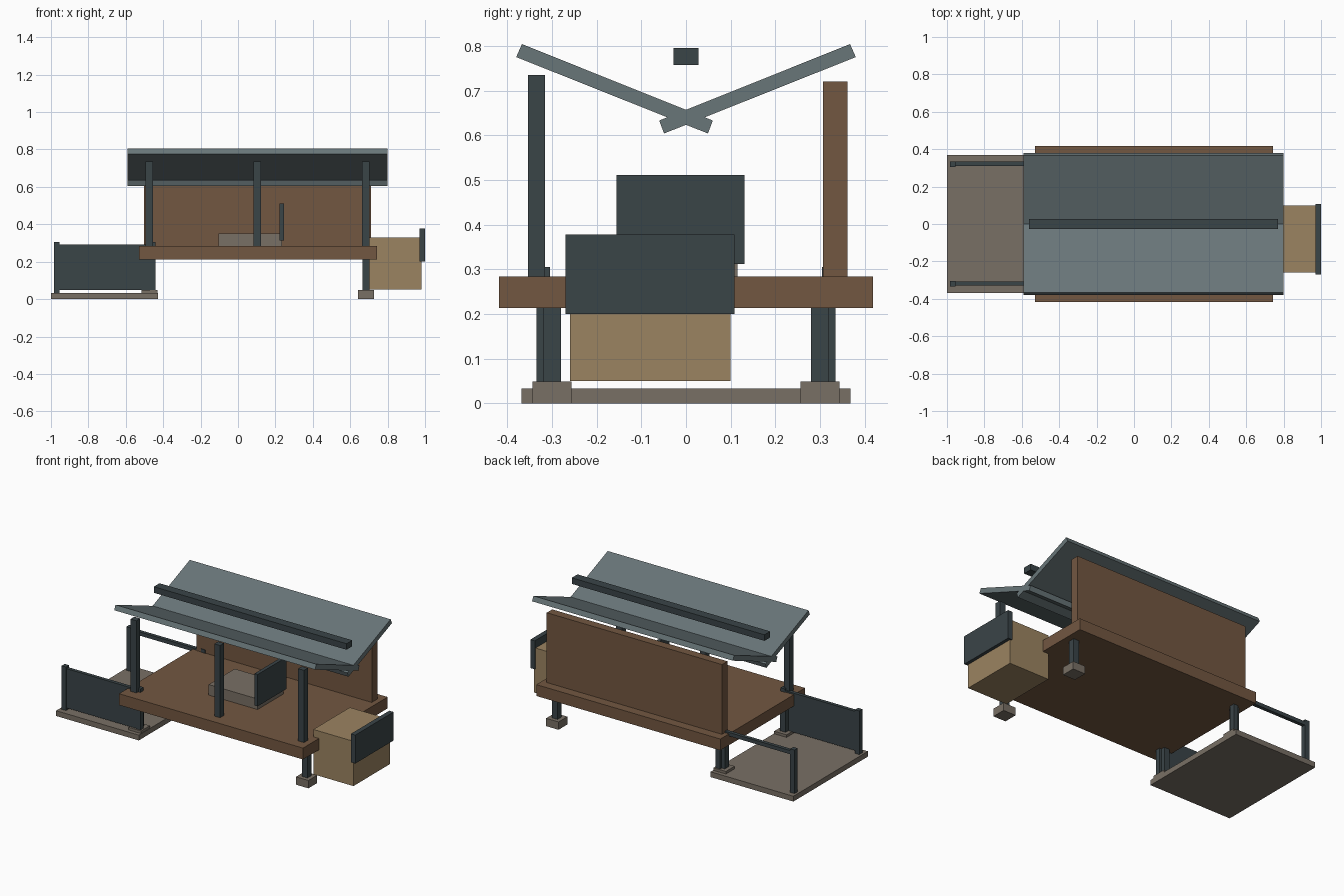
import bpy, bmesh

if "Cube" in bpy.data.objects:
    bpy.data.objects.remove(bpy.data.objects["Cube"])


def material(name, rgb):
    m = bpy.data.materials.new(name)
    m.diffuse_color = (*rgb, 1)
    m.use_nodes = True
    m.node_tree.nodes["Principled BSDF"].inputs["Base Color"].default_value = m.diffuse_color
    return m


WOOD = material("brown_wood", (0.17, 0.095, 0.053))
TAN = material("tan_wood", (0.33, 0.23, 0.12))
DARK = material("dark_metal", (0.042, 0.058, 0.064))
STONE = material("stone", (0.19, 0.16, 0.13))
SLATE = material("slate", (0.14, 0.18, 0.19))


def prism(name, profile, x0, x1, mat):
    """Extrude a closed (y, z) profile along x."""
    bm = bmesh.new()
    face = bm.faces.new([bm.verts.new((x0, y, z)) for y, z in profile])
    ext = bmesh.ops.extrude_face_region(bm, geom=[face])["geom"]
    verts = [v for v in ext if isinstance(v, bmesh.types.BMVert)]
    bmesh.ops.translate(bm, vec=(x1 - x0, 0, 0), verts=verts)
    bmesh.ops.recalc_face_normals(bm, faces=bm.faces)
    mesh = bpy.data.meshes.new(name)
    bm.to_mesh(mesh)
    bm.free()
    mesh.materials.append(mat)
    ob = bpy.data.objects.new(name, mesh)
    bpy.context.collection.objects.link(ob)
    return ob


def box(name, x, y, z, mat):
    y0, y1 = sorted(y)
    return prism(name, [(y0, z[0]), (y1, z[0]), (y1, z[1]), (y0, z[1])], *x, mat)


# Platform, back wall and ground slab
box("deck", (-0.53, 0.742), (-0.418, 0.418), (0.213, 0.284), WOOD)
box("back_wall", (-0.502, 0.71), (0.307, 0.361), (0.284, 0.72), WOOD)
box("ground_slab", (-1.0, -0.428), (-0.368, 0.368), (0, 0.033), STONE)

# Sides: footings, legs, railing posts and roof panels
roof = [(0.367, 0.804), (0.38, 0.775), (-0.049, 0.604), (-0.06, 0.633)]
for side, s in (("front", -1), ("back", 1)):
    for end, x in (("left", -0.473), ("right", 0.684)):
        box(f"{side}_{end}_footing", (x - 0.043, x + 0.043),
            (s * 0.256, s * 0.343), (0, 0.049), STONE)
        box(f"{side}_{end}_leg", (x - 0.019, x + 0.019),
            (s * 0.28, s * 0.319), (0.049, 0.213), DARK)
    for end, x in (("outer", -0.97), ("inner", -0.455)):
        box(f"{side}_{end}_rail_post", (x - 0.015, x + 0.015),
            (s * 0.304, s * 0.335), (0.033, 0.305), DARK)
    prism(f"{side}_roof_panel", [(s * y, z) for y, z in roof], -0.59, 0.798, SLATE)

# Solid front guard and open back handrail
box("front_guard_panel", (-0.985, -0.44), (-0.33, -0.308), (0.048, 0.293), DARK)
box("back_handrail", (-0.985, -0.44), (0.311, 0.333), (0.27, 0.293), DARK)

# Front roof posts and floating ridge beam
for i, x in enumerate((-0.475, 0.104, 0.684)):
    box(f"roof_post_{i + 1}", (x - 0.02, x + 0.02), (-0.354, -0.316), (0.284, 0.735), DARK)
box("ridge_beam", (-0.562, 0.77), (-0.028, 0.028), (0.757, 0.795), DARK)

# Bench on the deck
box("bench_seat", (-0.103, 0.235), (-0.142, 0.115), (0.284, 0.35), STONE)
box("bench_back", (0.223, 0.245), (-0.156, 0.131), (0.312, 0.511), DARK)

# Side storage box with its end panel
box("storage_box", (0.703, 0.98), (-0.26, 0.1), (0.05, 0.33), TAN)
box("storage_end_panel", (0.97, 1.0), (-0.27, 0.108), (0.2, 0.378), DARK)
